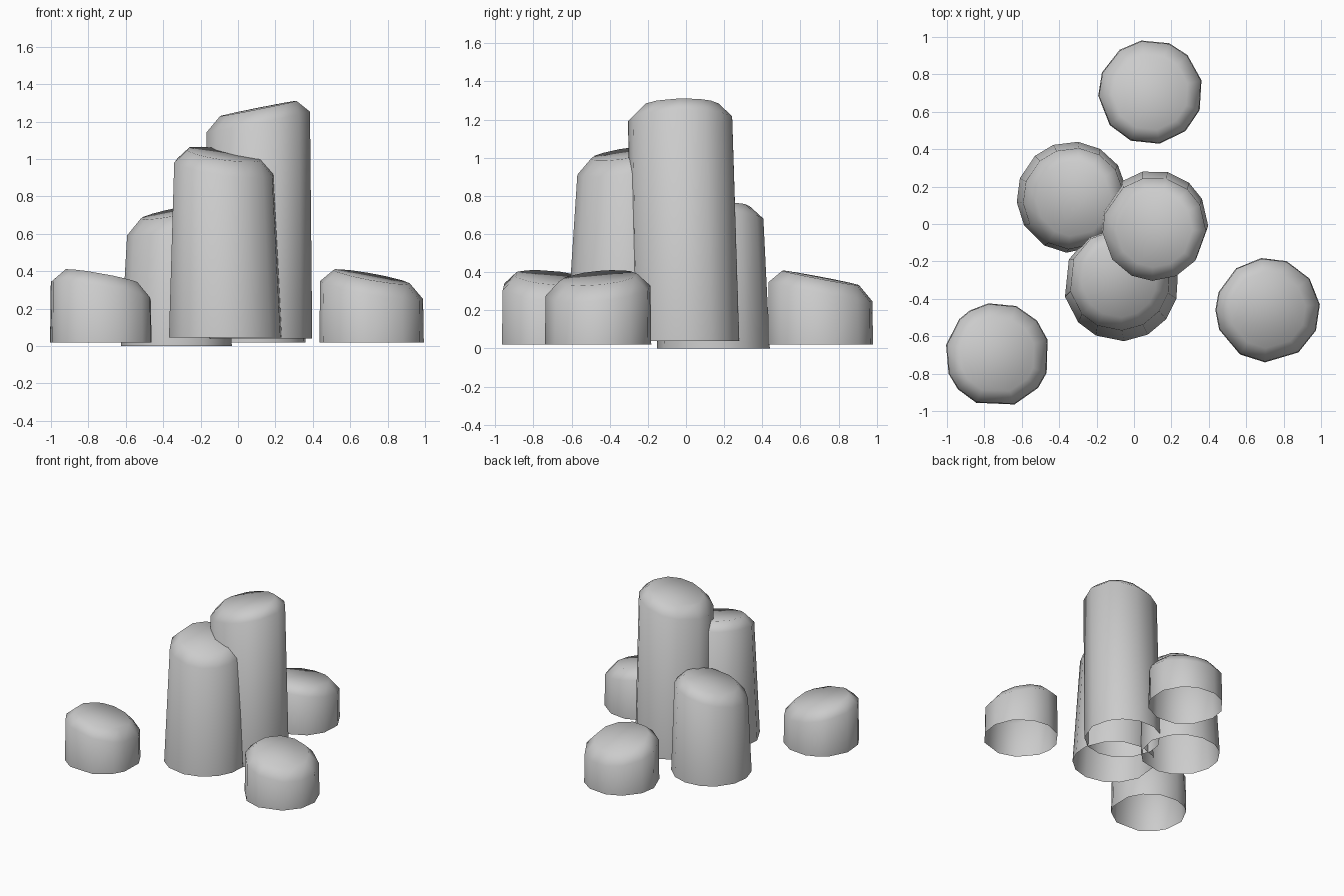
import bpy, bmesh
from math import cos, sin, radians

if "Cube" in bpy.data.objects:
    bpy.data.objects.remove(bpy.data.objects["Cube"])

CAP_INSET = 0.74   # top facet radius relative to the rim
CAP_RISE = 0.072   # height of the worn edge


def rock(name, angles, base, r0, z0, top, r1, z1, slope):
    """Open-bottomed stone column with a worn rim and a slanted top."""
    bm = bmesh.new()

    def ring(centre, r, z, tilt):
        verts = []
        for a in angles:
            dx, dy = r * cos(radians(a)), r * sin(radians(a))
            dz = tilt * (slope[0] * dx + slope[1] * dy)
            verts.append(bm.verts.new((centre[0] + dx, centre[1] + dy, z + dz)))
        return verts

    rings = [ring(base, r0, z0, 0),
             ring(top, r1, z1 - CAP_RISE, 1),
             ring(top, r1 * CAP_INSET, z1, 1)]
    n = len(angles)
    for low, high in zip(rings, rings[1:]):
        for i in range(n):
            j = (i + 1) % n
            bm.faces.new((low[i], low[j], high[j], high[i]))
    bm.faces.new(rings[-1])
    for f in bm.faces:
        f.smooth = True
    mesh = bpy.data.meshes.new(name)
    bm.to_mesh(mesh)
    bm.free()
    obj = bpy.data.objects.new(name, mesh)
    bpy.context.collection.objects.link(obj)
    return obj


# Central cluster of three tall stones
rock("tall_stone", [-2, 28, 50, 76, 103, 127, 163, 184, 216, 244, 268, 295, 322],
     (0.11, 0.0), 0.287, 0.04, (0.108, -0.027), 0.277, 1.27, (0.2, 0.02))
rock("front_stone", [8, 38, 65, 95, 125, 155, 193, 222, 244, 273, 298, 322, 345],
     (-0.07, -0.32), 0.307, 0.045, (-0.078, -0.30), 0.27, 1.025, (-0.14, 0.15))
rock("left_stone", [5, 35, 60, 84, 110, 132, 160, 185, 210, 240, 264, 300, 330],
     (-0.33, 0.143), 0.298, 0.0, (-0.322, 0.135), 0.272, 0.72, (0.2, 0.1))

# Three small outlying stones
small = [
    ("small_stone_left", (-0.73, -0.70), (-0.18, -0.09),
     [-20, 17, 41, 69, 100, 122, 137, 169, 201, 221, 246, 289, 321]),
    ("small_stone_right", (0.715, -0.46), (-0.18, 0.09),
     [6, 37, 69, 97, 127, 160, 180, 202, 238, 267, 306, 337]),
    ("small_stone_back", (0.088, 0.705), (-0.03, -0.19),
     [13, 45, 69, 100, 126, 158, 184, 219, 248, 280, 312, 340]),
]
for name, c, slope, angles in small:
    rock(name, angles, c, 0.28, 0.02, c, 0.276, 0.37, slope)
